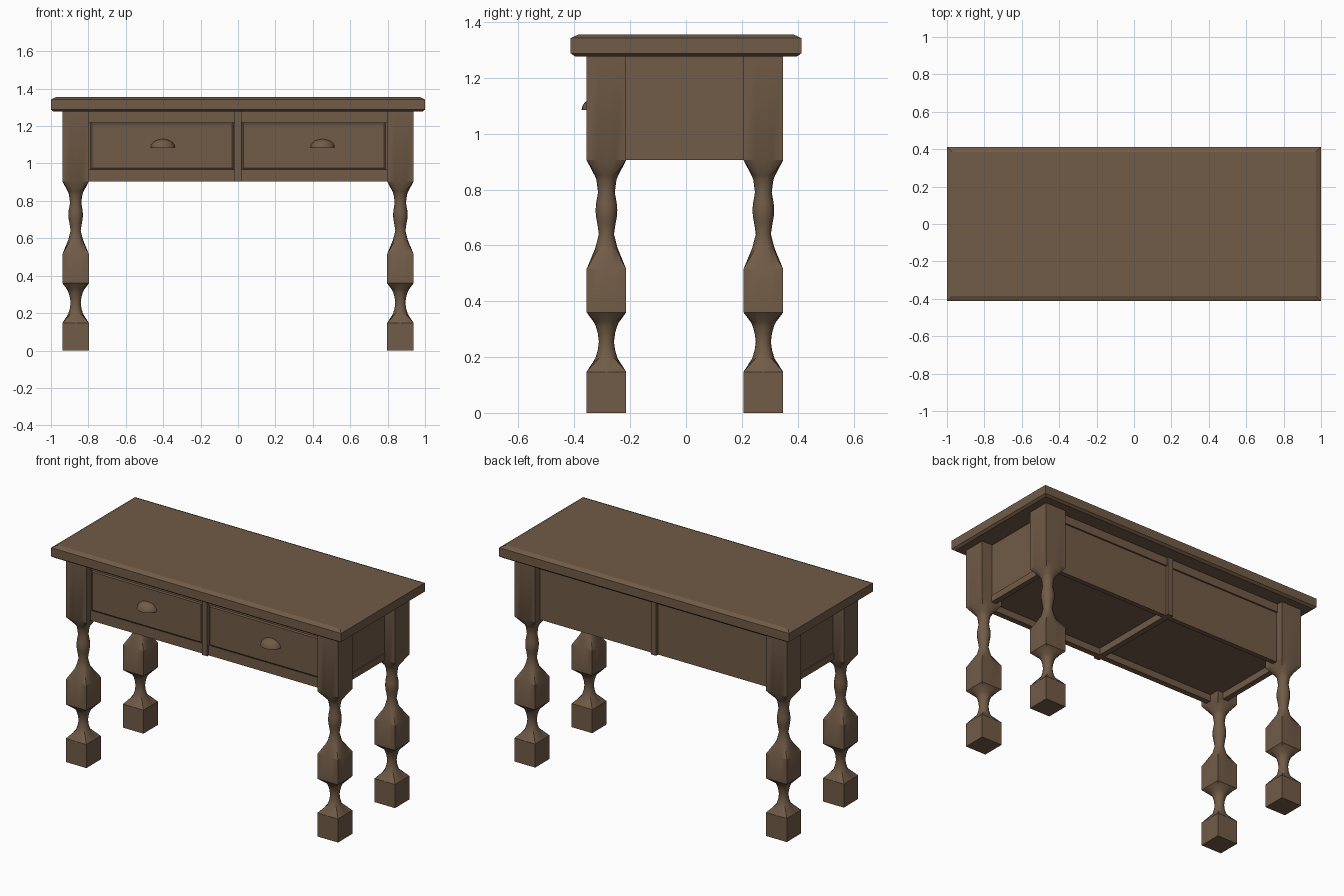
import bpy, bmesh, math

if "Cube" in bpy.data.objects:
    bpy.data.objects.remove(bpy.data.objects["Cube"])

wood = bpy.data.materials.new("brown wood")
wood.diffuse_color = (0.165, 0.105, 0.063, 1)
wood.use_nodes = True
wood.node_tree.nodes["Principled BSDF"].inputs["Base Color"].default_value = wood.diffuse_color
YC = -0.004  # centre of the frame in depth


def finish(bm, name, smooth=False):
    bmesh.ops.recalc_face_normals(bm, faces=bm.faces)
    me = bpy.data.meshes.new(name)
    bm.to_mesh(me)
    bm.free()
    ob = bpy.data.objects.new(name, me)
    bpy.context.collection.objects.link(ob)
    me.materials.append(wood)
    if smooth:
        bpy.ops.object.select_all(action='DESELECT')
        ob.select_set(True)
        bpy.context.view_layer.objects.active = ob
        bpy.ops.object.shade_smooth_by_angle(angle=math.radians(30))
    return ob


def loft(name, rings, smooth=False):
    bm = bmesh.new()
    loops = [[bm.verts.new(p) for p in ring] for ring in rings]
    for a, b in zip(loops, loops[1:]):
        for i in range(len(a)):
            j = (i + 1) % len(a)
            bm.faces.new((a[i], a[j], b[j], b[i]))
    bm.faces.new(loops[0])
    bm.faces.new(loops[-1])
    return finish(bm, name, smooth)


def rect(x0, x1, y0, y1, z):
    return [(x0, y0, z), (x1, y0, z), (x1, y1, z), (x0, y1, z)]


def box(name, x0, x1, y0, y1, z0, z1):
    return loft(name, [rect(x0, x1, y0, y1, z0), rect(x0, x1, y0, y1, z1)])


# table top with chamfered edges
loft("table_top", [rect(-1 + i, 1 - i, -0.413 + i, 0.413 - i, z) for z, i in
                   ((1.277, 0.015), (1.288, 0), (1.342, 0), (1.355, 0.027))])

# legs: square blocks ('s') joined by round turnings ('r')
PROFILE = [(0, 's', .071), (.147, 's', .071), (.195, 'r', .040), (.225, 'r', .031),
           (.255, 'r', .027), (.285, 'r', .031), (.31, 'r', .038), (.325, 'r', .045),
           (.36, 's', .071), (.515, 's', .071), (.59, 'r', .040), (.64, 'r', .027),
           (.68, 'r', .033), (.70, 'r', .037), (.725, 'r', .039), (.75, 'r', .037),
           (.79, 'r', .030), (.835, 'r', .036), (.85, 'r', .042),
           (.905, 's', .071), (1.28, 's', .071)]


def leg_ring(cx, cy, z, kind, r):
    pts = []
    for i in range(16):
        a = i * math.tau / 16
        c, s = math.cos(a), math.sin(a)
        k = r / max(abs(c), abs(s)) if kind == 's' else r
        pts.append((cx + c * k, cy + s * k, z))
    return pts


for sx, side in ((-1, "left"), (1, "right")):
    for sy, end in ((-1, "front"), (1, "back")):
        loft(f"{end}_{side}_leg",
             [leg_ring(sx * 0.868, YC + sy * 0.281, *p) for p in PROFILE], True)

# case body, with rails hanging below its bottom board
F, B = YC - 0.31, YC + 0.31
box("case_body", -0.865, 0.865, F + 0.01, B - 0.01, 0.947, 1.28)
box("front_lower_rail", -0.8, 0.8, F, F + 0.035, 0.905, 0.968)
box("front_upper_rail", -0.8, 0.8, F, F + 0.035, 1.22, 1.28)
box("back_panel", -0.8, 0.8, B - 0.035, B - 0.005, 0.905, 1.225)
box("back_upper_rail", -0.8, 0.8, B - 0.035, B + 0.005, 1.225, 1.28)
box("centre_beam", -0.018, 0.018, F - 0.015, B + 0.015, 0.905, 1.28)
for s, side in ((-1, "left"), (1, "right")):
    x0, x1 = sorted((s * 0.835, s * 0.87))
    box(f"{side}_lower_rail", x0, x1, YC - 0.22, YC + 0.22, 0.905, 0.947)

# drawer fronts with bevelled edges, and half-dome cup pulls
for side, x0, x1, hx in (("left", -.789, -.024, -.402), ("right", .022, .789, .452)):
    bm = bmesh.new()
    loops = []
    for y, i in ((F + 0.02, 0), (F + 0.002, 0), (F - 0.004, 0.008)):
        loops.append([bm.verts.new(p) for p in (
            (x0 + i, y, .968 + i), (x1 - i, y, .968 + i),
            (x1 - i, y, 1.22 - i), (x0 + i, y, 1.22 - i))])
    for a, b in zip(loops, loops[1:]):
        for i in range(4):
            j = (i + 1) % 4
            bm.faces.new((a[i], a[j], b[j], b[i]))
    bm.faces.new(loops[-1])
    finish(bm, f"{side}_drawer_front")

    bm = bmesh.new()
    bmesh.ops.create_uvsphere(bm, u_segments=20, v_segments=10, radius=1)
    for co, no in (((0, 0, 0), (0, 0, -1)), ((0, 0, 0), (0, 1, 0))):
        cut = bmesh.ops.bisect_plane(bm, geom=bm.verts[:] + bm.edges[:] + bm.faces[:],
                                     plane_co=co, plane_no=no, clear_outer=True)
        edges = [e for e in cut["geom_cut"] if isinstance(e, bmesh.types.BMEdge)]
        bmesh.ops.holes_fill(bm, edges=[e for e in bm.edges if e.is_boundary])
    for v in bm.verts:
        v.co = (hx + v.co.x * 0.066, F + v.co.y * 0.06, 1.085 + v.co.z * 0.046)
    finish(bm, f"{side}_drawer_pull", True)
